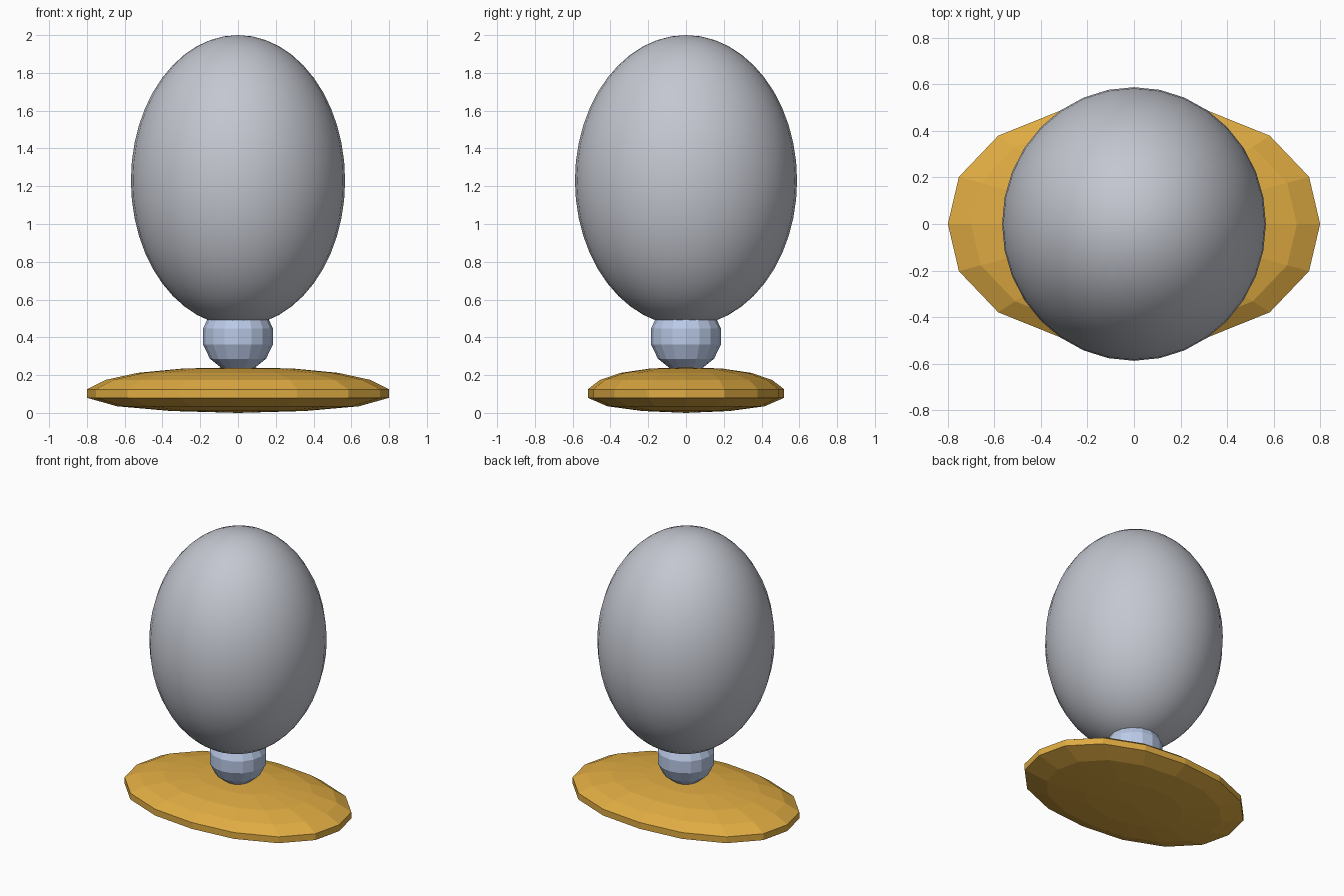
import bpy
import bmesh
import math

cube = bpy.data.objects.get("Cube")
if cube:
    bpy.data.objects.remove(cube, do_unlink=True)


def make_material(name, colour):
    mat = bpy.data.materials.new(name)
    mat.use_nodes = True
    mat.diffuse_color = (*colour, 1)
    bsdf = next(n for n in mat.node_tree.nodes if n.type == "BSDF_PRINCIPLED")
    bsdf.inputs["Base Color"].default_value = (*colour, 1)
    return mat


def finish(name, bm, mat, smooth=False):
    mesh = bpy.data.meshes.new(name)
    bmesh.ops.recalc_face_normals(bm, faces=bm.faces)
    for face in bm.faces:
        face.smooth = smooth
    bm.to_mesh(mesh)
    bm.free()
    mesh.materials.append(mat)
    obj = bpy.data.objects.new(name, mesh)
    bpy.context.collection.objects.link(obj)
    return obj


def ellipsoid(name, mat, height, radii, segments, rings, smooth):
    bm = bmesh.new()
    bmesh.ops.create_uvsphere(bm, u_segments=segments, v_segments=rings, radius=1)
    for v in bm.verts:
        v.co = (v.co.x * radii[0], v.co.y * radii[1], v.co.z * radii[2] + height)
    return finish(name, bm, mat, smooth)


def oval_lathe(name, mat, profile, depth_ratio, segments, power):
    """Sweep (radius, height) pairs round a slightly squared oval, with pole caps."""
    bm = bmesh.new()
    rows = []
    for radius, z in profile[1:-1]:
        row = []
        for i in range(segments):
            a = math.tau * i / segments
            c, s = math.cos(a), math.sin(a)
            k = radius / (abs(c) ** power + abs(s) ** power) ** (1 / power)
            row.append(bm.verts.new((c * k, s * k * depth_ratio, z)))
        rows.append(row)
    poles = [bm.verts.new((0, 0, profile[i][1])) for i in (0, -1)]
    for i in range(segments):
        j = (i + 1) % segments
        for low, high in zip(rows, rows[1:]):
            bm.faces.new((low[i], low[j], high[j], high[i]))
        bm.faces.new((poles[0], rows[0][j], rows[0][i]))
        bm.faces.new((poles[1], rows[-1][i], rows[-1][j]))
    return finish(name, bm, mat)


grey = make_material("pale grey", (0.55, 0.57, 0.63))
blue = make_material("pale blue grey", (0.51, 0.61, 0.83))
gold = make_material("gold", (0.74, 0.41, 0.055))

# Smooth upright egg
ellipsoid("egg_body", grey, 1.23, (0.567, 0.588, 0.77), 32, 24, True)

# Faceted ball between body and base
ellipsoid("neck_ball", blue, 0.405, (0.19, 0.19, 0.19), 16, 7, False)

# Faceted oval foot
foot_profile = [(0, 0), (0.355, 0.01), (0.64, 0.035), (0.8, 0.08), (0.8, 0.125),
                (0.7, 0.175), (0.53, 0.212), (0.29, 0.235), (0, 0.241)]
oval_lathe("base_foot", gold, foot_profile, 0.65, 16, 2.2)
